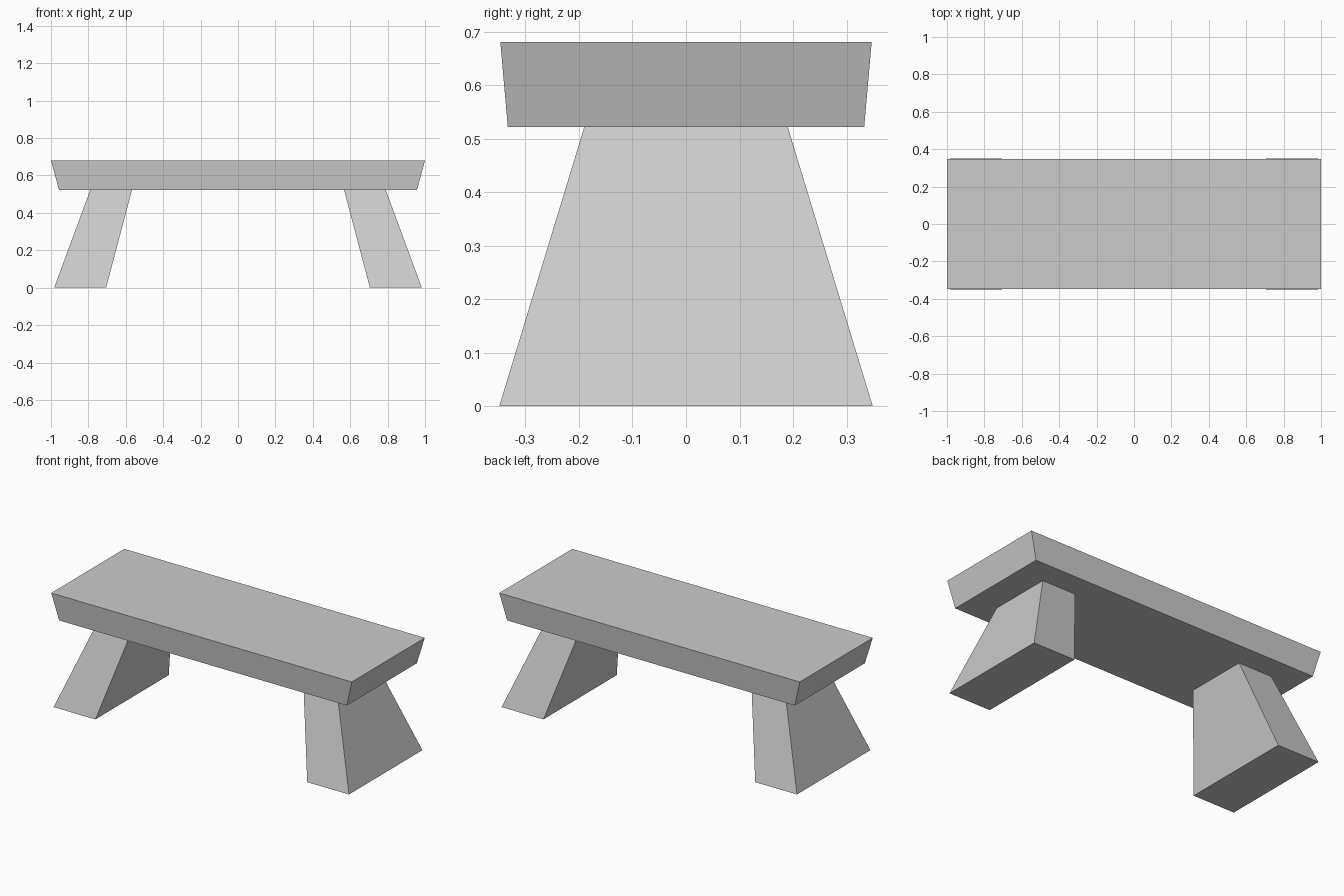
import bpy
import bmesh

cube = bpy.data.objects.get("Cube")
if cube:
    bpy.data.objects.remove(cube, do_unlink=True)

# Single stone colour
stone = bpy.data.materials.new("grey_stone")
stone.use_nodes = True
colour = (0.6, 0.6, 0.6, 1)
stone.diffuse_color = colour
stone.node_tree.nodes["Principled BSDF"].inputs["Base Color"].default_value = colour


def tapered_block(name, bottom, top):
    """Join two rectangles, each given as (x0, x1, half_depth, z)."""
    bm = bmesh.new()
    for x0, x1, depth, z in (bottom, top):
        for x in (x0, x1):
            for y in (-depth, depth):
                bm.verts.new((x, y, z))
    bmesh.ops.convex_hull(bm, input=bm.verts[:])
    bmesh.ops.dissolve_limit(bm, angle_limit=0.01, verts=bm.verts[:], edges=bm.edges[:])
    bmesh.ops.recalc_face_normals(bm, faces=bm.faces[:])
    mesh = bpy.data.meshes.new(name)
    bm.to_mesh(mesh)
    bm.free()
    mesh.materials.append(stone)
    obj = bpy.data.objects.new(name, mesh)
    bpy.context.collection.objects.link(obj)
    return obj


# Seat slab, narrowing downwards
tapered_block("seat", (-0.957, 0.957, 0.333, 0.522), (-1, 1, 0.347, 0.681))

# Splayed legs, mirrored left and right
for name, side in (("left_leg", 1), ("right_leg", -1)):
    tapered_block(name,
                  (side * 0.705, side * 0.983, 0.349, 0),
                  (side * 0.567, side * 0.79, 0.19, 0.522))
